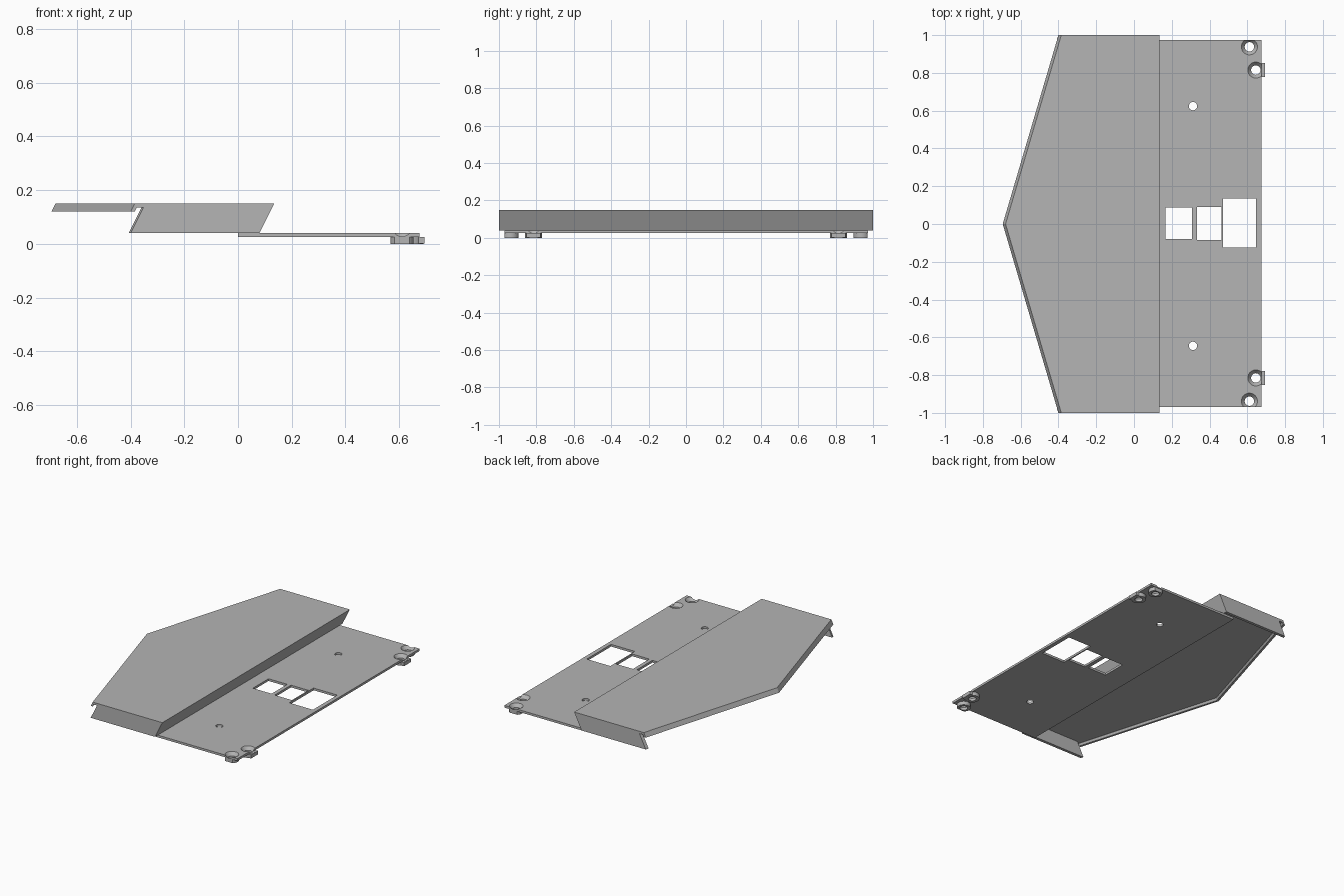
import bpy, bmesh, math

if "Cube" in bpy.data.objects:
    bpy.data.objects.remove(bpy.data.objects["Cube"], do_unlink=True)

GREY = (0.46, 0.46, 0.46, 1)
mat = bpy.data.materials.new("plain grey")
mat.use_nodes = True
mat.diffuse_color = GREY
mat.node_tree.nodes["Principled BSDF"].inputs["Base Color"].default_value = GREY

TOP = 0.15      # height of the raised deck
SHEET = 0.015   # sheet thickness
SLOPE = 0.5     # sideways lean of the raised walls


def add_object(name, bm):
    bmesh.ops.recalc_face_normals(bm, faces=bm.faces)
    mesh = bpy.data.meshes.new(name)
    bm.to_mesh(mesh)
    bm.free()
    mesh.materials.append(mat)
    obj = bpy.data.objects.new(name, mesh)
    bpy.context.collection.objects.link(obj)
    return obj


def prism(name, outline, z0, z1, lean=0.0):
    """Extrude an outline given at deck height, leaning in x with depth."""
    bm = bmesh.new()
    low, high = [[bm.verts.new((x - lean * (TOP - z), y, z)) for x, y in outline]
                 for z in (z0, z1)]
    bm.faces.new(low)
    bm.faces.new(high)
    n = len(outline)
    for i in range(n):
        j = (i + 1) % n
        bm.faces.new((low[i], low[j], high[j], high[i]))
    return add_object(name, bm)


def box(name, x0, x1, y0, y1, z0, z1):
    return prism(name, [(x0, y0), (x1, y0), (x1, y1), (x0, y1)], z0, z1)


def cone(name, x, y, z0, z1, r0, r1):
    bm = bmesh.new()
    bmesh.ops.create_cone(bm, cap_ends=True, segments=32, radius1=r0, radius2=r1, depth=z1 - z0)
    bmesh.ops.translate(bm, vec=(x, y, (z0 + z1) / 2), verts=bm.verts)
    return add_object(name, bm)


def combine(obj, others, operation="DIFFERENCE"):
    """Apply a boolean with each helper, then remove the helper."""
    for other in others:
        other.hide_render = True
        mod = obj.modifiers.new("cut", "BOOLEAN")
        mod.operation, mod.solver, mod.object = operation, "EXACT", other
        bpy.context.view_layer.objects.active = obj
        bpy.ops.object.modifier_apply(modifier=mod.name)
        bpy.data.objects.remove(other, do_unlink=True)


# Raised deck with a pointed edge
prism("deck_panel", [(0.135, -1), (0.135, 1), (-0.385, 1), (-0.68, 0), (-0.385, -1)],
      TOP - SHEET, TOP, SLOPE)

# Short lip hanging from the pointed edge
outer = [(-0.385, -1), (-0.68, 0), (-0.385, 1)]
inner = [(x + SHEET, y) for x, y in reversed(outer)]
prism("deck_lip", outer + inner, 0.12, TOP - SHEET, SLOPE)

# Leaning wall down to the base, and the two end flanges
prism("leaning_wall", [(0.12, -1), (0.135, -1), (0.135, 1), (0.12, 1)], 0.04, TOP - SHEET, SLOPE)
for side, s in (("left", 1), ("right", -1)):
    prism(side + "_end_flange",
          [(-0.345, s), (0.12, s), (0.12, s * 0.98), (-0.352, s * 0.98)], 0.04, TOP - SHEET, SLOPE)

# Base plate with three windows and two small holes
plate = box("base_plate", 0, 0.675, -0.97, 0.973, 0.025, 0.04)
windows = [(0.167, 0.307, -0.08, 0.087), (0.333, 0.462, -0.085, 0.09), (0.47, 0.647, -0.125, 0.135)]
combine(plate, [box("window_cutter", *w, 0, 0.1) for w in windows])
combine(plate, [cone("hole_cutter", 0.312, y, 0, 0.1, 0.022, 0.022) for y in (0.624, -0.645)])


def screw_cutters(x, y):
    return [cone("bore_cutter", x, y, -0.02, 0.1, 0.025, 0.025),
            cone("sink_cutter", x, y, 0.018, 0.0405, 0.025, 0.043)]


# Countersunk screw bosses under the two outer corners
for s in (1, -1):
    corner, edge = (0.611, s * 0.938), (0.645, s * 0.815)
    corner_boss = cone("corner_boss", *corner, 0, 0.026, 0.043, 0.043)
    combine(corner_boss, [box("trim_cutter", 0.5, 0.75, min(s * 0.97, s * 1.1),
                              max(s * 0.97, s * 1.1), -0.1, 0.1)])
    edge_boss = cone("edge_boss", *edge, 0, 0.026, 0.046, 0.046)
    combine(edge_boss, [box("boss_tab", 0.65, 0.694, edge[1] - 0.037, edge[1] + 0.037, 0.001, 0.025)],
            "UNION")
    for boss, spot in ((corner_boss, corner), (edge_boss, edge)):
        combine(boss, screw_cutters(*spot))
        combine(plate, screw_cutters(*spot))
        bpy.ops.object.select_all(action="DESELECT")
        boss.select_set(True)
        bpy.context.view_layer.objects.active = boss
        bpy.ops.object.shade_smooth_by_angle(angle=math.radians(30))
